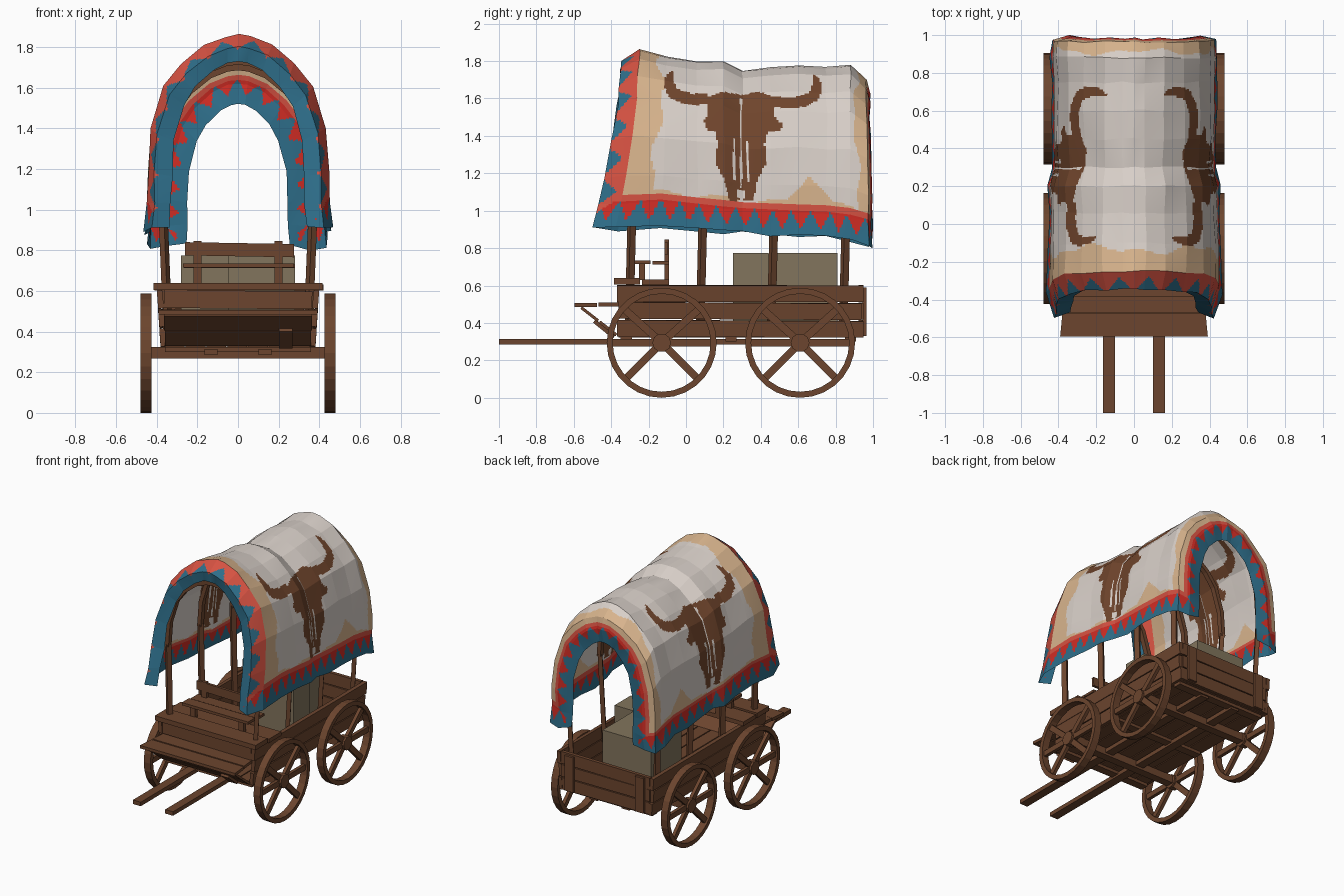
import bpy, bmesh, math, random
from mathutils import Vector, Matrix

if "Cube" in bpy.data.objects:
    bpy.data.objects.remove(bpy.data.objects["Cube"])

random.seed(4)


def material(name, r, g, b):
    m = bpy.data.materials.new(name)
    lin = lambda c: ((c / 255 + 0.055) / 1.055) ** 2.4
    m.diffuse_color = (lin(r), lin(g), lin(b), 1)
    m.use_nodes = True
    m.node_tree.nodes["Principled BSDF"].inputs["Base Color"].default_value = m.diffuse_color
    return m


WOOD = material("wood brown", 108, 69, 46)
KHAKI = material("crate khaki", 130, 117, 93)
CANVAS = [material("canvas white", 217, 208, 201), material("canvas tan", 216, 180, 141),
          material("coral", 214, 82, 66), material("red", 208, 44, 36),
          material("teal blue", 46, 110, 138), material("skull brown", 112, 69, 44)]


def finish(name, bm, *mats):
    me = bpy.data.meshes.new(name)
    bm.to_mesh(me)
    bm.free()
    for m in mats:
        me.materials.append(m)
    ob = bpy.data.objects.new(name, me)
    bpy.context.collection.objects.link(ob)
    return ob


def add_box(bm, x0, x1, y0, y1, z0, z1, rot=None):
    c = Vector((x0 + x1, y0 + y1, z0 + z1)) / 2
    m = Matrix.Translation(c) @ (rot or Matrix()) @ Matrix.Diagonal((x1 - x0, y1 - y0, z1 - z0, 1))
    bmesh.ops.create_cube(bm, size=1, matrix=m)


def add_beam(bm, p, q, w, h):
    p, q = Vector(p), Vector(q)
    d = q - p
    m = Matrix.Translation((p + q) / 2) @ d.to_track_quat('Y', 'Z').to_matrix().to_4x4()
    bmesh.ops.create_cube(bm, size=1, matrix=m @ Matrix.Diagonal((w, d.length, h, 1)))


def boxes(name, mat, *dims):
    bm = bmesh.new()
    for d in dims:
        add_box(bm, *d)
    return finish(name, bm, mat)


def tilt(a, axis):
    return Matrix.Rotation(math.radians(a), 4, axis)


# ---- wheels: rim, hub and six spokes
def wheel(name, x, y, z=0.294, r=0.294):
    bm = bmesh.new()
    vs = [bm.verts.new((x + dx, y, z + rr)) for dx, rr in
          ((-.027, r - .032), (.027, r - .032), (.027, r), (-.027, r))]
    es = [bm.edges.new((vs[i], vs[(i + 1) % 4])) for i in range(4)]
    bmesh.ops.spin(bm, geom=vs + es, cent=(x, y, z), axis=(1, 0, 0),
                   angle=math.tau, steps=28, use_merge=True)
    bmesh.ops.remove_doubles(bm, verts=bm.verts[:], dist=1e-4)
    bmesh.ops.recalc_face_normals(bm, faces=bm.faces[:])
    for a in (0, 42, 138, 180, 225, 315):
        d = Vector((0, math.cos(math.radians(a)), math.sin(math.radians(a))))
        c = Vector((x, y, z))
        add_beam(bm, c, c + d * (r - .02), .025, .04)
    bmesh.ops.create_cone(bm, cap_ends=True, segments=10, radius1=.05, radius2=.05, depth=.055,
                          matrix=Matrix.Translation((x, y, z)) @ tilt(90, 'Y'))
    finish(name, bm, WOOD)


for sx, side in ((-1, "left"), (1, "right")):
    wheel("front_wheel_" + side, sx * .452, -.13)
    wheel("rear_wheel_" + side, sx * .452, .61)

# ---- chassis: axles, shafts, cross beams
boxes("axles", WOOD, *[(-.44, .44, y - .03, y + .03, .268, .325) for y in (-.13, .61)])
boxes("shafts", WOOD, *[(s * .133 - .032, s * .133 + .032, -1, .9, .285, .315) for s in (-1, 1)])
boxes("cross_beams", WOOD, *[(-.36, .36, y - .03, y + .03, .30, .325) for y in (-.32, .24, .88)])
boxes("floor_planks", WOOD, *[(-.36 + i * .103, -.264 + i * .103, -.36, .93, .322, .347) for i in range(7)])

# ---- wagon body: three slightly uneven planks on each side, flaring upward
bm = bmesh.new()
for s in (-1, 1):
    for i, z in enumerate((.325, .42, .513)):
        x = s * (.37 + .006 * i)
        add_box(bm, x - .014, x + .014, -.37 + .01 * (i % 2), .95 - .012 * (i % 2), z, z + .088,
                tilt(random.uniform(-.4, .4), 'X') @ tilt(s * 4, 'Y'))
finish("side_planks", bm, WOOD)
bm = bmesh.new()
for y, heights in ((-.355, (.513,)), (.935, (.325, .42, .513))):
    for z in heights:
        add_box(bm, -.365, .365, y - .013, y + .013, z, z + .088, tilt(random.uniform(-.6, .6), 'Y'))
finish("end_planks", bm, WOOD)
boxes("tailboard_cleats", WOOD, *[(s * .29 - .035, s * .29 + .035, .945, .965, .33, .59) for s in (-1, 1)])

# ---- footboard, the sloping boards below it and a brace
bm = bmesh.new()
for y0, y1, w, z in ((-.595, -.475, .385, .495), (-.468, -.35, .372, .498)):
    vs = bmesh.ops.create_cube(bm, size=1, matrix=Matrix.Translation((0, (y0 + y1) / 2, z))
                               @ Matrix.Diagonal((2 * w, y1 - y0, .022, 1)))["verts"]
    for v in vs:
        v.co.x *= 1.015 if v.co.y < (y0 + y1) / 2 else .985
finish("footboard", bm, WOOD)
bm = bmesh.new()
add_beam(bm, (0, -.56, .482), (0, -.47, .412), .73, .016)
add_beam(bm, (0, -.462, .406), (0, -.372, .336), .72, .016)
finish("sloping_front_boards", bm, WOOD)
bm = bmesh.new()
add_beam(bm, (.235, -.49, .41), (.235, -.385, .325), .065, .022)
finish("footboard_brace", bm, WOOD)

# ---- driver's deck and bench
boxes("deck_planks", WOOD, (-.415, .415, -.385, -.245, .605, .64), (-.41, .42, -.235, -.09, .602, .632))
bm = bmesh.new()
add_box(bm, -.27, .275, -.275, -.19, .715, .735)
add_box(bm, -.265, .28, -.18, -.09, .712, .73)
add_box(bm, -.26, .275, -.115, -.095, .77, .835, tilt(1, 'Y'))
for x in (-.2, .2):
    add_box(bm, x - .02, x + .02, -.115, -.09, .63, .845)
    add_box(bm, x - .02, x + .02, -.25, -.22, .63, .72)
finish("bench", bm, WOOD)

# ---- cargo crates
boxes("crates", KHAKI, (-.05, .28, .25, .44, .347, .775), (-.28, .12, .45, .81, .347, .775))

# ---- canvas cover: (y, top z, half width, bottom z, forward sweep of the lower hem)
RINGS = [(-.335, 1.725, .325, .92, .13), (-.345, 1.80, .41, .91, .15), (-.25, 1.86, .445, .90, .12),
         (-.10, 1.825, .445, .92, .04), (.06, 1.80, .435, .90, 0), (.20, 1.80, .44, .885, 0),
         (.30, 1.75, .415, .88, 0), (.45, 1.765, .42, .87, 0), (.60, 1.775, .425, .865, 0),
         (.75, 1.765, .42, .86, 0), (.88, 1.78, .425, .84, 0), (.965, 1.70, .42, .82, -.01),
         (.983, 1.62, .34, .81, -.015), (.97, 1.52, .245, .83, -.015)]
HALF = [(1.04, 0), (1.01, .14), (1, .3), (.965, .52), (.82, .735), (.63, .852), (.37, .95), (.14, .992), (0, 1)]
ARCH = [(-a, b) for a, b in HALF] + HALF[-2::-1]
SUB = 13
ctrl = []
for y, top, w, bot, sweep in RINGS:
    row = []
    for a, h in ARCH:
        j = lambda k: random.uniform(-k, k)
        row.append(Vector((a * w + j(.006), y - sweep * (1 - h) ** 1.5 + j(.006),
                           bot + (top - bot) * h + (j(.014) if h == 0 else j(.004)))))
    ctrl.append(row)


def refine(rows):
    out = []
    for a, b in zip(rows, rows[1:]):
        out += [[p.lerp(q, k / SUB) for p, q in zip(a, b)] for k in range(SUB)]
    return out + [rows[-1]]


grid = refine(ctrl)
grid = list(zip(*refine(list(zip(*grid)))))


def lengths(pts):
    total = [0]
    for p, q in zip(pts, pts[1:]):
        total.append(total[-1] + (q - p).length)
    return total


along = lengths([r[2 * SUB] for r in grid])
around = lengths(grid[4 * SUB])

# Right half of the painted skull: offset from its centre line, height
SKULL = [(0, 1.62), (.10, 1.635), (.17, 1.61), (.28, 1.605), (.36, 1.63), (.385, 1.68), (.385, 1.73),
         (.42, 1.71), (.435, 1.65), (.41, 1.59), (.34, 1.555), (.26, 1.545), (.18, 1.555), (.175, 1.50),
         (.225, 1.46), (.20, 1.42), (.14, 1.42), (.125, 1.35), (.14, 1.27), (.115, 1.22), (.085, 1.15),
         (.065, 1.06), (.03, 1.05), (0, 1.07)]


def in_skull(y, z):
    o = abs(y - .295)
    if y < .11:  # the front horn sits a little higher and closer
        z, o = z - .02, o + .02
    if (o < .006 and 1.12 < z < 1.6) or (.03 < o < .043 and 1.16 < z < 1.38) or (o < .022 and 1.07 < z < 1.11):
        return False
    inside = False
    for (x1, z1), (x2, z2) in zip(SKULL, SKULL[1:] + SKULL[:1]):
        if (z1 > z) != (z2 > z) and o < x1 + (z - z1) * (x2 - x1) / (z2 - z1):
            inside = not inside
    return inside


def paint(p, t, s):
    front, back, hem = t, along[-1] - t, min(s, around[-1] - s)
    mid = s - around[-1] / 2
    # trim on each edge: distance in, position along edge, blue, triangle depth, full depth, spacing, colour
    trims = ((hem, t, .03, .105, .165, .1, 3), (front, mid + .08, .075, .10, .215, .17, 2),
             (back, mid, .04, .075, .14, .14, 3))
    d, run, blue, depth, full, step, col = min(trims, key=lambda e: e[0] / e[4])
    if d < full:  # blue hem, triangles, coral band
        if d > blue + depth:
            return 2
        tri = abs((run / step) % 1 - .5) * 2
        return col if tri < (d - blue) / depth else 4
    if in_skull(p.y, p.z):
        return 5
    wave = .025 * math.sin(9 * s) + .015 * math.sin(23 * s)
    mound = max(0, .15 - 1.2 * abs(p.y - .66)) + .012 * math.sin(20 * t)
    if front < .36 + wave or back < .245 + wave * .6 or hem < .175 + mound:
        return 1
    return 0


bm = bmesh.new()
verts = [[bm.verts.new(p) for p in r] for r in grid]
for i in range(len(grid) - 1):
    for j in range(len(grid[0]) - 1):
        f = bm.faces.new((verts[i][j], verts[i][j + 1], verts[i + 1][j + 1], verts[i + 1][j]))
        f.material_index = paint(f.calc_center_median(), (along[i] + along[i + 1]) / 2,
                                 (around[j] + around[j + 1]) / 2)
bmesh.ops.recalc_face_normals(bm, faces=bm.faces[:])
finish("canvas_cover", bm, *CANVAS)

# ---- bent hoops that hold the canvas, running down inside the body
bm = bmesh.new()
for y, top in ((-.285, 1.70), (.095, 1.72), (.475, 1.70), (.86, 1.70)):
    pts = [Vector((a * .375, y, .9 + (top - .9) * h)) for a, h in ARCH if h > .2]
    pts = [Vector((-.343, y - .02, .35))] + pts + [Vector((.343, y - .02, .35))]
    for p, q in zip(pts, pts[1:]):
        e = (q - p).normalized() * .006
        add_beam(bm, p - e, q + e, .036, .03)
finish("hoops", bm, WOOD)
